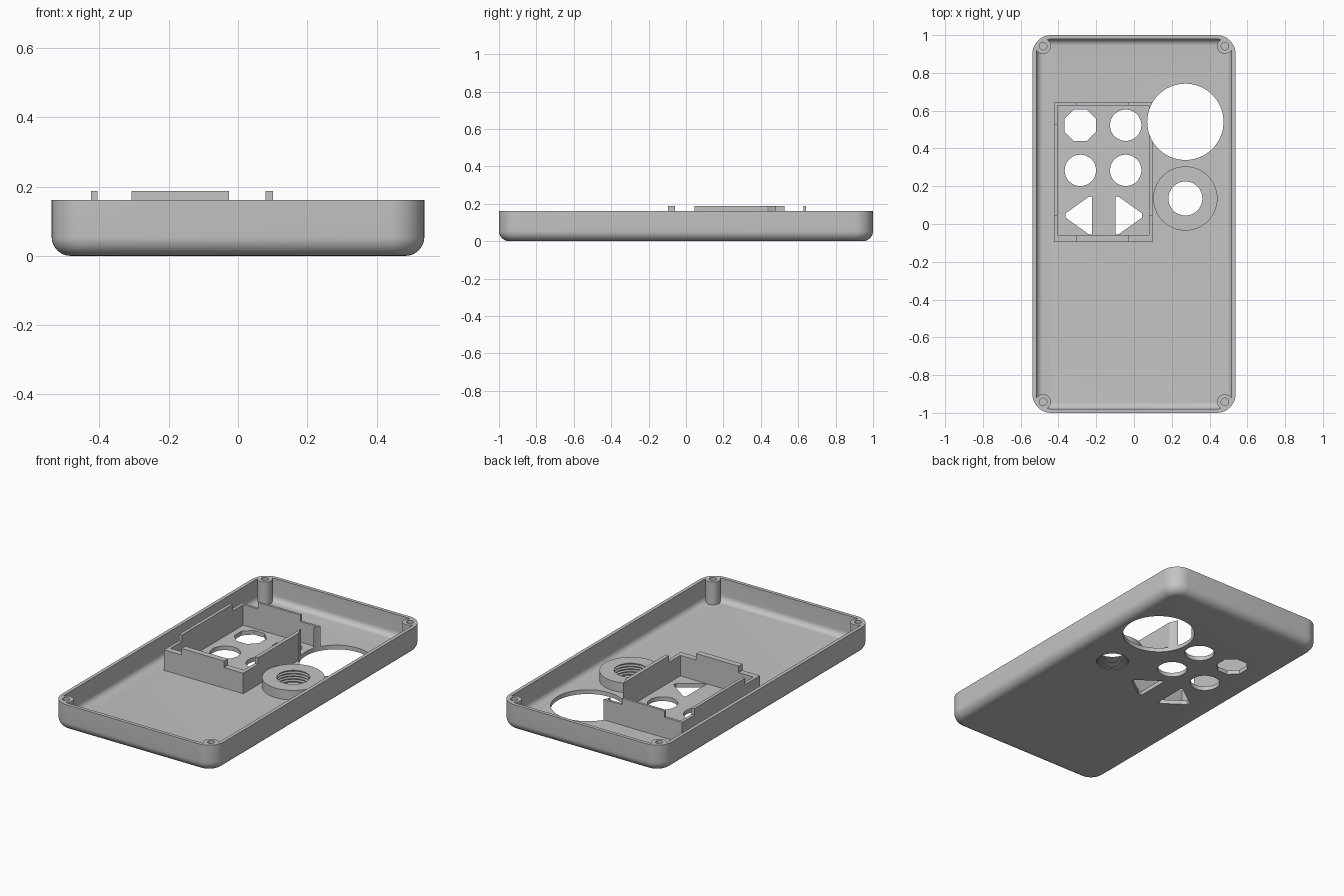
import bpy, bmesh
from math import sin, cos, pi, radians, sqrt

cube = bpy.data.objects.get("Cube")
if cube:
    bpy.data.objects.remove(cube, do_unlink=True)

GREY = 0.55
mat = bpy.data.materials.new("plain grey")
mat.diffuse_color = (GREY, GREY, GREY, 1)
mat.use_nodes = True
for node in mat.node_tree.nodes:
    if node.type == 'BSDF_PRINCIPLED':
        node.inputs["Base Color"].default_value = (GREY, GREY, GREY, 1)

HALF_X, HALF_Y, RIM = 0.538, 1.0, 0.161
WALL, FLOOR, CORNER, FILLET = 0.021, 0.025, 0.10, 0.055


def loft(name, rings, closed=False):
    """Skin a stack of equal-length point rings; cap the ends or close the loop."""
    bm = bmesh.new()
    loops = [[bm.verts.new(p) for p in ring] for ring in rings]
    n = len(loops[0])
    pairs = list(zip(loops, loops[1:] + loops[:1])) if closed else list(zip(loops, loops[1:]))
    for a, b in pairs:
        for i in range(n):
            j = (i + 1) % n
            bm.faces.new((a[i], a[j], b[j], b[i]))
    if not closed:
        bm.faces.new(loops[0][::-1])
        bm.faces.new(loops[-1])
    bmesh.ops.recalc_face_normals(bm, faces=bm.faces)
    mesh = bpy.data.meshes.new(name)
    bm.to_mesh(mesh)
    bm.free()
    mesh.materials.append(mat)
    obj = bpy.data.objects.new(name, mesh)
    bpy.context.collection.objects.link(obj)
    return obj


def prism(name, outline, z0, z1):
    return loft(name, [[(x, y, z) for x, y in outline] for z in (z0, z1)])


def circle(cx, cy, r, n=64, turn=0.0):
    return [(cx + r * cos(2 * pi * i / n + turn), cy + r * sin(2 * pi * i / n + turn))
            for i in range(n)]


def rect(x0, x1, y0, y1):
    return [(x0, y0), (x1, y0), (x1, y1), (x0, y1)]


def rounded_ring(inset, z, steps=10):
    """Rounded rectangle outline pulled in by an inset."""
    r = max(CORNER - inset, 0.005)
    cx, cy = HALF_X - inset - r, HALF_Y - inset - r
    pts = []
    for q, (sx, sy) in enumerate(((1, 1), (-1, 1), (-1, -1), (1, -1))):
        for i in range(steps + 1):
            a = (q + i / steps) * pi / 2
            pts.append((sx * cx + r * cos(a), sy * cy + r * sin(a), z))
    return pts


def tub(name, inset, z0, fillet, top):
    """Solid rounded block with a filleted bottom edge."""
    rings = []
    for i in range(9):
        a = i / 8 * pi / 2
        rings.append(rounded_ring(inset + fillet * (1 - sin(a)), z0 + fillet * (1 - cos(a))))
    return loft(name, rings + [rounded_ring(inset, top)])


def cut(target, *cutters):
    for c in cutters:
        mod = target.modifiers.new("cut", 'BOOLEAN')
        mod.operation, mod.solver, mod.object = 'DIFFERENCE', 'EXACT', c
        bpy.context.view_layer.objects.active = target
        bpy.ops.object.modifier_apply(modifier=mod.name)


def discard(*objs):
    for o in objs:
        bpy.data.objects.remove(o, do_unlink=True)


# Tray: hollow block that keeps a screw post in each corner
tray = tub("tray", 0, 0, FILLET, RIM)
cavity = tub("cavity", WALL, FLOOR, FILLET - WALL, 0.3)
corners = [(sx * 0.481, sy * 0.942) for sx in (-1, 1) for sy in (-1, 1)]
posts = [prism("post", circle(x, y, 0.041, 32), -0.1, 0.4) for x, y in corners]
drills = [prism("drill", circle(x, y, 0.02, 24), 0.06, 0.4) for x, y in corners]
cut(cavity, *posts)
cut(tray, cavity, *drills)
discard(cavity, *posts, *drills)

# Openings through the floor
big_hole = prism("big_hole", circle(0.272, 0.541, 0.202), -0.1, 0.4)
SOCKET = (0.272, 0.135)
SOCKET_FIT = 0.13
openings = [prism("socket_hole", circle(*SOCKET, SOCKET_FIT), -0.1, 0.1),
            prism("octagon_hole", circle(-0.284, 0.523, 0.09, 8, pi / 8), -0.1, 0.1)]
for x, y in ((-0.044, 0.523), (-0.284, 0.284), (-0.044, 0.284)):
    openings.append(prism("round_hole", circle(x, y, 0.083, 48), -0.1, 0.1))
arrow = [(0.07, 0.1), (0.054, 0.1), (-0.071, 0.011), (-0.071, -0.011), (0.054, -0.1), (0.07, -0.1)]
for cx, side in ((-0.292, 1), (-0.028, -1)):
    openings.append(prism("arrow_hole", [(cx + side * x, 0.045 + y) for x, y in arrow], -0.1, 0.1))
cut(tray, big_hole, *openings)
discard(*openings)

# Rectangular holder with notched corners, clipped by the big opening
X0, X1, Y0, Y1 = -0.424, 0.101, -0.095, 0.642
holder = prism("holder_frame", rect(X0, X1, Y0, Y1), FLOOR - 0.005, 0.187)
inside = prism("inside", rect(X0 + 0.019, X1 - 0.022, Y0 + 0.036, Y1 - 0.015), -0.1, 0.4)
notches = [prism("notch", rect(xa, xb, ya, yb), 0.148, 0.4)
           for xa, xb in ((-0.6, -0.308), (-0.026, 0.3))
           for ya, yb in ((-0.3, 0.046), (0.526, 0.8))]
cut(holder, inside, *notches, big_hole)
discard(inside, big_hole, *notches)

# Threaded socket: lathed collar with ridges in the bore
TOP, TURNS = 0.082, 5
profile = [(SOCKET_FIT, 0), (SOCKET_FIT, FLOOR), (0.17, FLOOR), (0.17, TOP)]
pitch = TOP / TURNS
for i in range(TURNS):
    z = TOP - i * pitch
    profile += [(0.09, z), (0.09, z - pitch * 0.3), (0.102, z - pitch * 0.5), (0.102, z - pitch * 0.8)]
profile.append((0.09, 0))
socket = loft("threaded_socket",
              [[(x, y, z) for x, y in circle(*SOCKET, r)] for r, z in profile], closed=True)

# Smooth curves, sharp edges
bpy.ops.object.select_all(action='DESELECT')
for obj in (tray, holder, socket):
    obj.select_set(True)
bpy.context.view_layer.objects.active = tray
bpy.ops.object.shade_smooth_by_angle(angle=radians(30))
